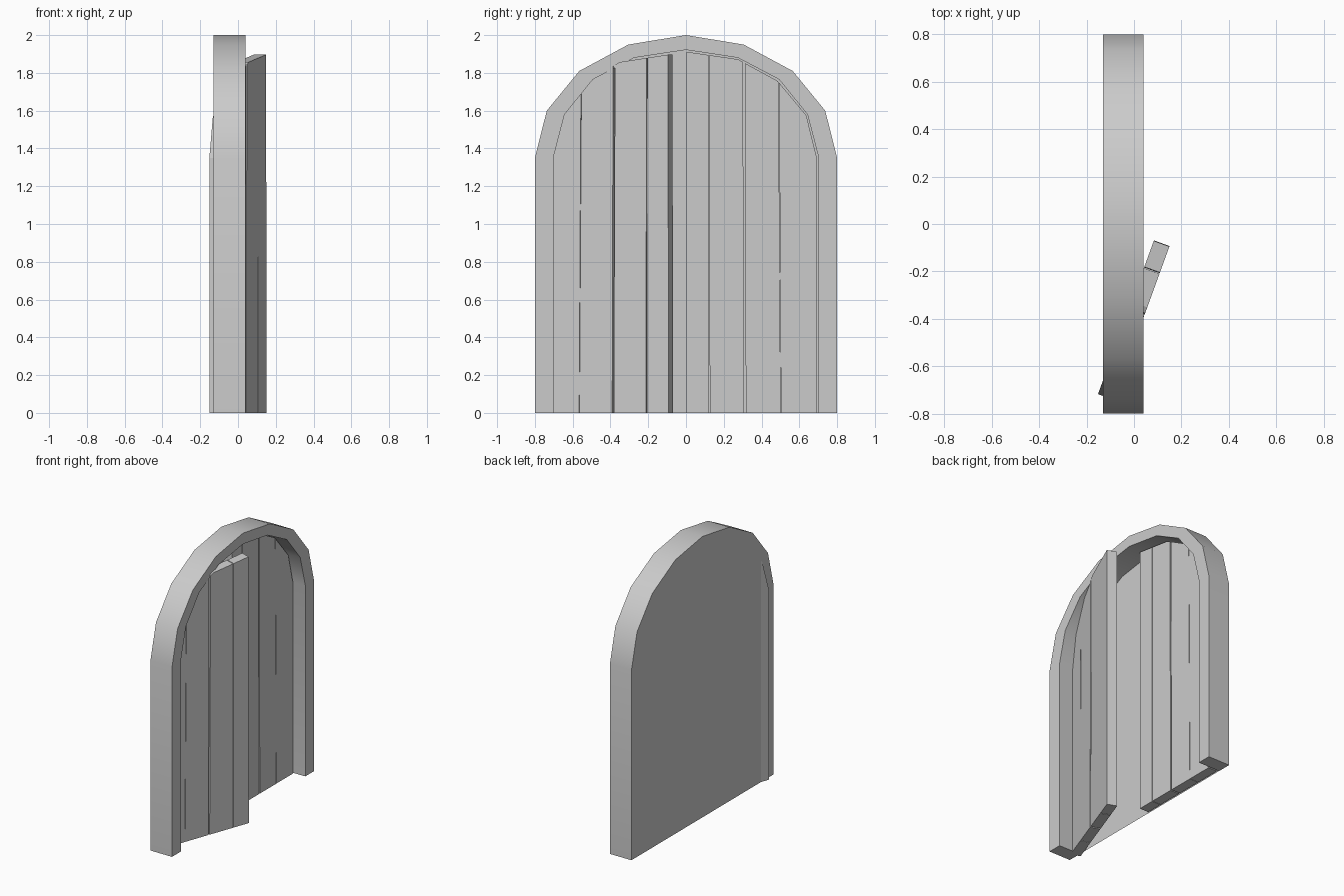
import bpy, bmesh, math

if "Cube" in bpy.data.objects:
    bpy.data.objects.remove(bpy.data.objects["Cube"])

OUTER = [(0.8, 0), (0.8, 1.35), (0.737, 1.6), (0.565, 1.81), (0.305, 1.95)]
INNER = [(0.7, 0), (0.7, 1.36), (0.643, 1.58), (0.493, 1.765), (0.275, 1.88)]
LEAF_TOP = [(0, 1.912), (0.275, 1.872), (0.485, 1.757), (0.637, 1.575), (0.69, 1.36)]
FRONT, BACK = 0.04, -0.13


def arch(half, apex):
    return half + [(0, apex)] + [(-y, z) for y, z in reversed(half)]


def finish(name, bm):
    bmesh.ops.recalc_face_normals(bm, faces=bm.faces)
    me = bpy.data.meshes.new(name)
    bm.to_mesh(me)
    bm.free()
    ob = bpy.data.objects.new(name, me)
    bpy.context.collection.objects.link(ob)
    return ob


def top_height(s):
    for (s0, z0), (s1, z1) in zip(LEAF_TOP, LEAF_TOP[1:]):
        if s <= s1:
            return z0 + (z1 - z0) * (s - s0) / (s1 - s0)
    return LEAF_TOP[-1][1]


# Arched frame with a closed thin back and an open pocket for the doors
bm = bmesh.new()
outer, inner = arch(OUTER, 2.0), arch(INNER, 1.922)
of, ob_, nf, nb = [[bm.verts.new((x, y, z)) for y, z in pts] for x, pts in
                   ((FRONT, outer), (BACK, outer), (FRONT, inner), (BACK, inner))]
for i in range(len(outer) - 1):
    j = i + 1
    bm.faces.new((of[i], of[j], ob_[j], ob_[i]))
    bm.faces.new((nf[i], nf[j], nb[j], nb[i]))
    bm.faces.new((of[i], of[j], nf[j], nf[i]))
for i in (0, -1):
    bm.faces.new((of[i], nf[i], nb[i], ob_[i]))
bm.faces.new(ob_)
frame = finish("door_frame", bm)
bpy.context.view_layer.objects.active = frame
frame.select_set(True)
bpy.ops.object.shade_smooth_by_angle(angle=math.radians(30))

# Planks: (bottom start, bottom end, top start, top end) from the meeting edge
PLANKS = [(0.0, 0.122, 0.002, 0.119), (0.126, 0.308, 0.124, 0.301),
          (0.317, 0.501, 0.312, 0.49), (0.503, 0.69, 0.493, 0.69)]


def leaf(name, side, thickness=0.07):
    bm = bmesh.new()
    for a, b, at, bt in PLANKS:
        pts = [(a, 0), (b, 0), (bt, top_height(bt))]
        pts += [p for p in reversed(LEAF_TOP) if at < p[0] < bt]
        pts.append((at, top_height(at)))
        f = bm.faces.new([bm.verts.new((0, side * s, z)) for s, z in pts])
        ext = bmesh.ops.extrude_face_region(bm, geom=[f], use_keep_orig=True)
        bmesh.ops.translate(bm, vec=(-thickness, 0, 0), verts=[
            g for g in ext["geom"] if isinstance(g, bmesh.types.BMVert)])
    return finish(name, bm)


# Closed leaf
closed = leaf("closed_door", 1)
closed.location = (-0.05, 0, 0)

# Leaf standing ajar
ajar = leaf("open_door", -1)
ajar.location = (0.15, -0.093, 0)
ajar.rotation_euler = (0, 0, math.radians(-20))
ajar.scale = (1, 1, 0.992)
